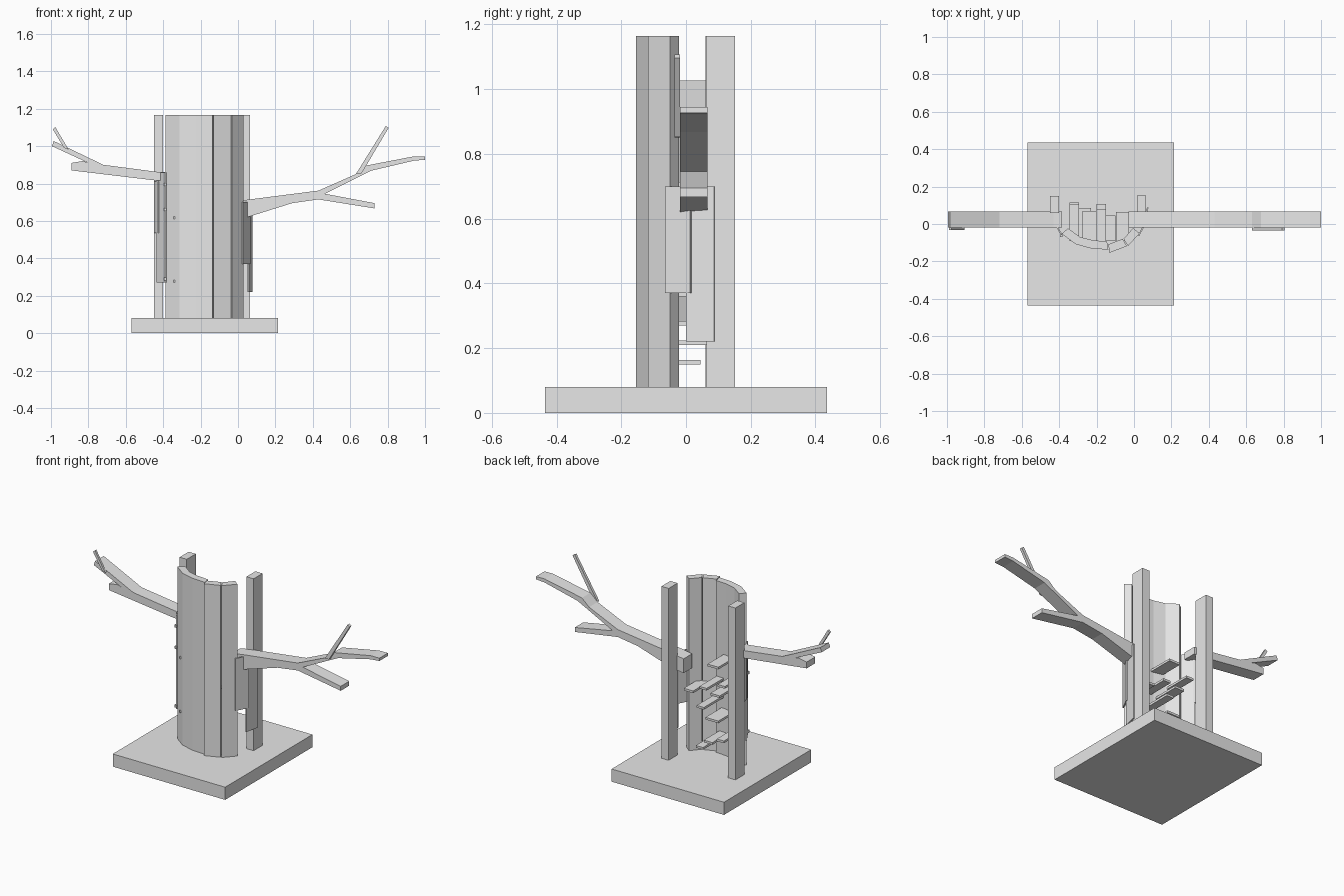
import bpy
import bmesh
from mathutils import Vector

old = bpy.data.objects.get("Cube")
if old:
    bpy.data.objects.remove(old, do_unlink=True)

grey = bpy.data.materials.new("plain grey")
grey.use_nodes = True
grey.diffuse_color = (0.8, 0.8, 0.8, 1)
grey.node_tree.nodes["Principled BSDF"].inputs["Base Color"].default_value = (0.8, 0.8, 0.8, 1)


def prism(name, outline, start, end, axis):
    """Extrude a flat outline along y or z."""
    bm = bmesh.new()
    if axis == "z":
        verts = [bm.verts.new((a, b, start)) for a, b in outline]
        move = Vector((0, 0, end - start))
    else:
        verts = [bm.verts.new((a, start, b)) for a, b in outline]
        move = Vector((0, end - start, 0))
    face = bm.faces.new(verts)
    side = bmesh.ops.extrude_face_region(bm, geom=[face], use_keep_orig=True)
    moved = [g for g in side["geom"] if isinstance(g, bmesh.types.BMVert)]
    bmesh.ops.translate(bm, verts=moved, vec=move)
    bmesh.ops.recalc_face_normals(bm, faces=bm.faces)
    mesh = bpy.data.meshes.new(name)
    bm.to_mesh(mesh)
    bm.free()
    mesh.materials.append(grey)
    obj = bpy.data.objects.new(name, mesh)
    bpy.context.collection.objects.link(obj)
    return obj


def box(name, x0, x1, y0, y1, z0, z1):
    return prism(name, [(x0, y0), (x1, y0), (x1, y1), (x0, y1)], z0, z1, "z")


def plank(name, p, q, z0, z1, thick=0.008):
    """Upright board between two plan points."""
    p, q = Vector(p), Vector(q)
    d = (q - p).normalized()
    n = Vector((-d.y, d.x)) * thick
    return prism(name, [p, q, q + n, p + n], z0, z1, "z")


# Base and rear posts
GROUND, TOP = 0.08, 1.165
box("base", -0.57, 0.215, -0.435, 0.435, 0, GROUND)
box("right_post", -0.45, -0.4, 0.06, 0.15, GROUND, TOP)
box("left_post", 0.015, 0.065, 0.063, 0.152, GROUND, TOP)

# Curved trunk front made of staves
centre = Vector((-0.18, 0.12))
staves = [
    ((-0.387, -0.052), (-0.312, -0.108)),
    ((-0.312, -0.108), (-0.225, -0.132)),
    ((-0.225, -0.132), (-0.137, -0.137)),
    ((-0.13, -0.154), (-0.038, -0.118)),
    ((-0.032, -0.118), (0.03, -0.05)),
]
for i, ends in enumerate(staves):
    p, q = map(Vector, ends)
    inner = [v + (centre - v).normalized() * 0.045 for v in (q, p)]
    prism(f"trunk_stave_{i + 1}", [p, q] + inner, GROUND, TOP, "z")

# Left branch with its fork, and a thin twig
prism("left_branch", [
    (-0.03, 0.61), (0.05, 0.62), (0.29, 0.695), (0.43, 0.715), (0.73, 0.667),
    (0.73, 0.695), (0.465, 0.745), (0.71, 0.868), (0.94, 0.922), (1.0, 0.927),
    (1.0, 0.945), (0.94, 0.945), (0.68, 0.895), (0.63, 0.85), (0.43, 0.762),
    (0.04, 0.712), (-0.03, 0.7)], -0.018, 0.067, "y")
prism("left_twig", [(0.63, 0.85), (0.66, 0.853), (0.805, 1.097), (0.79, 1.107)],
      -0.035, -0.018, "y")

# Right branch with its fork, and a thin twig
prism("right_branch", [
    (-0.385, 0.815), (-0.43, 0.815), (-0.89, 0.87), (-0.89, 0.91), (-0.83, 0.92),
    (-0.8, 0.91), (-0.995, 1.0), (-0.985, 1.027), (-0.72, 0.9), (-0.43, 0.862),
    (-0.385, 0.86)], -0.018, 0.067, "y")
prism("right_twig", [(-0.99, 1.09), (-0.977, 1.102), (-0.905, 0.98), (-0.93, 0.99)],
      -0.032, -0.018, "y")

# Thin boards closing the trunk sides
plank("left_front_board", (0.028, -0.065), (0.068, 0.013), 0.37, 0.7)
plank("left_rear_board", (0.058, 0), (0.077, 0.087), 0.22, 0.7)
plank("right_front_board", (-0.435, 0.015), (-0.39, -0.06), 0.27, 0.86)
plank("right_rear_board", (-0.45, 0.065), (-0.427, -0.005), 0.535, 0.81)

# Small pegs at the right board's edge
for i, z in enumerate((0.29, 0.66, 0.795)):
    box(f"peg_{i + 1}", -0.395, -0.383, -0.07, -0.055, z - 0.008, z + 0.008)

# Steps inside the hollow trunk: x range, back edge, height
steps = [
    (-0.15, -0.1, 0.045, 0.15), (-0.23, -0.17, 0.065, 0.21),
    (-0.345, -0.295, 0.115, 0.27), (-0.275, -0.185, 0.07, 0.36),
    (-0.2, -0.15, 0.107, 0.44), (-0.095, -0.03, 0.065, 0.5),
    (-0.2, -0.15, 0.08, 0.55), (-0.295, -0.23, 0.085, 0.53),
    (-0.345, -0.295, 0.105, 0.61), (-0.275, -0.2, 0.07, 0.7),
]
for i, (x0, x1, back, z) in enumerate(steps):
    box(f"step_{i + 1}", x0, x1, -0.09, back, z, z + 0.014)
